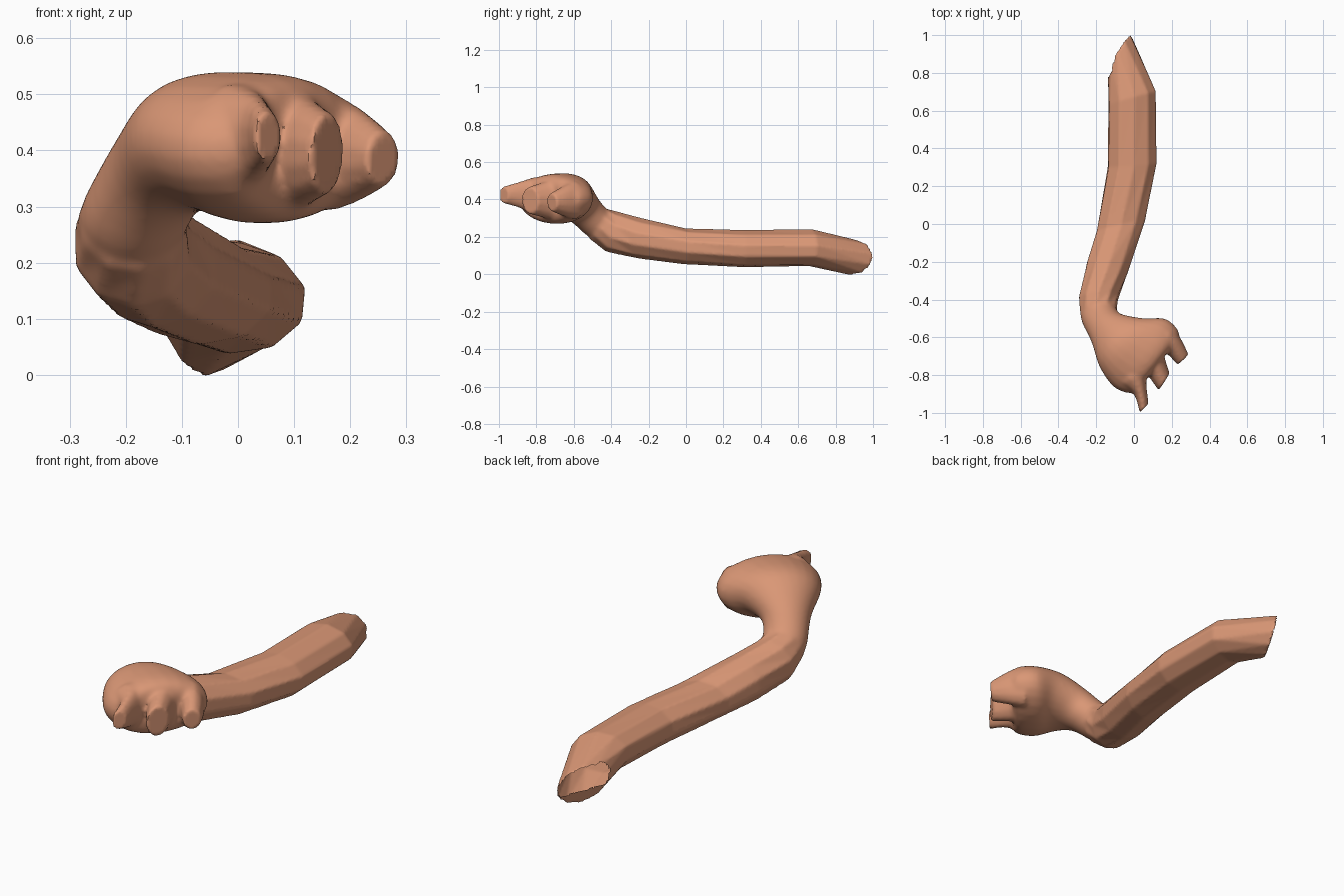
import bpy, bmesh, math
from mathutils import Vector

if "Cube" in bpy.data.objects:
    bpy.data.objects.remove(bpy.data.objects["Cube"])

skin = bpy.data.materials.new("warm skin")
skin.diffuse_color = (0.70, 0.31, 0.18, 1)
skin.use_nodes = True
skin.node_tree.nodes["Principled BSDF"].inputs["Base Color"].default_value = skin.diffuse_color


def make_rings(sections, sides):
    """Section = (left xy, right xy, left z, right z, half height)."""
    lefts = [Vector((s[0][0], s[0][1], s[2])) for s in sections]
    rights = [Vector((s[1][0], s[1][1], s[3])) for s in sections]
    mids = [(a + b) / 2 for a, b in zip(lefts, rights)]
    grow = 1 / math.cos(math.pi / sides) ** 0.5
    rings = []
    for i, s in enumerate(sections):
        along = mids[min(i + 1, len(mids) - 1)] - mids[max(i - 1, 0)]
        half = (rights[i] - lefts[i]) / 2
        up = along.cross(half).normalized()
        if up.z < 0:
            up = -up
        ring = []
        for k in range(sides):
            a = 2 * math.pi * (k + 0.5) / sides
            ring.append(mids[i] + grow * (half * math.cos(a) + up * s[4] * math.sin(a)))
        rings.append(ring)
    return rings


def smooth_rings(rings, steps):
    """Catmull-Rom interpolation between rings."""
    out = []
    last = len(rings) - 1
    for i in range(last):
        quad = [rings[max(i - 1, 0)], rings[i], rings[i + 1], rings[min(i + 2, last)]]
        for j in range(steps):
            t = j / steps
            out.append([0.5 * (2 * b + (c - a) * t + (2 * a - 5 * b + 4 * c - d) * t * t
                               + (3 * b - a - 3 * c + d) * t ** 3)
                        for a, b, c, d in zip(*quad)])
    out.append(rings[-1])
    return out


def loft(bm, rings):
    """Closed skin over a list of rings."""
    rows = [[bm.verts.new(p) for p in ring] for ring in rings]
    sides = len(rows[0])
    faces = [bm.faces.new(rows[0]), bm.faces.new(rows[-1])]
    for r0, r1 in zip(rows, rows[1:]):
        for k in range(sides):
            n = (k + 1) % sides
            faces.append(bm.faces.new((r0[k], r0[n], r1[n], r1[k])))
    bmesh.ops.recalc_face_normals(bm, faces=faces)


# Long faceted forearm, slanted at the back end
arm = [
    ((-0.135, 0.79), (-0.015, 1.00), 0.10, 0.08, 0.094),
    ((-0.135, 0.63), (0.115, 0.70), 0.16, 0.125, 0.097),
    ((-0.14, 0.30), (0.12, 0.32), 0.15, 0.125, 0.098),
    ((-0.20, -0.04), (0.062, 0.02), 0.155, 0.145, 0.094),
    ((-0.25, -0.20), (-0.035, -0.27), 0.19, 0.19, 0.105),
    ((-0.293, -0.395), (-0.082, -0.39), 0.225, 0.228, 0.110),
    ((-0.284, -0.49), (-0.092, -0.445), 0.262, 0.275, 0.094),
]
# Rounded wrist and palm
palm = [
    ((-0.275, -0.45), (-0.105, -0.42), 0.245, 0.255, 0.088),
    ((-0.275, -0.52), (-0.09, -0.455), 0.275, 0.30, 0.088),
    ((-0.216, -0.635), (-0.06, -0.48), 0.345, 0.375, 0.094),
    ((-0.182, -0.755), (0.05, -0.50), 0.41, 0.41, 0.121),
    ((-0.11, -0.86), (0.16, -0.50), 0.405, 0.405, 0.134),
    ((-0.03, -0.895), (0.225, -0.55), 0.40, 0.40, 0.123),
    ((0.01, -0.875), (0.235, -0.60), 0.40, 0.395, 0.08),
    ((0.08, -0.79), (0.175, -0.665), 0.40, 0.395, 0.02),
]
# Three short fingers, flared into the palm and cut flat at the tip
fingers = [
    [((-0.07, -0.86), (0.07, -0.75), 0.42, 0.42, 0.103),
     ((0.002, -0.905), (0.065, -0.84), 0.425, 0.425, 0.076),
     ((0.03, -1.00), (0.077, -0.95), 0.425, 0.425, 0.043)],
    [((0.045, -0.74), (0.145, -0.62), 0.40, 0.40, 0.115),
     ((0.088, -0.82), (0.165, -0.715), 0.397, 0.397, 0.093),
     ((0.13, -0.88), (0.188, -0.79), 0.395, 0.395, 0.071)],
    [((0.12, -0.65), (0.205, -0.545), 0.395, 0.395, 0.107),
     ((0.178, -0.69), (0.25, -0.61), 0.39, 0.39, 0.082),
     ((0.23, -0.745), (0.288, -0.69), 0.385, 0.385, 0.047)],
]

bm = bmesh.new()
loft(bm, make_rings(arm, 10))
loft(bm, smooth_rings(make_rings(palm, 24), 4))
for f in fingers:
    loft(bm, smooth_rings(make_rings(f, 12), 3))
mesh = bpy.data.meshes.new("arm_and_hand")
bm.to_mesh(mesh)
bm.free()
obj = bpy.data.objects.new("arm_and_hand", mesh)
bpy.context.collection.objects.link(obj)
bpy.context.view_layer.objects.active = obj
obj.select_set(True)

# Fuse all parts into one skin
fuse = obj.modifiers.new("fuse", "REMESH")
fuse.mode = 'VOXEL'
fuse.voxel_size = 0.009
bpy.ops.object.modifier_apply(modifier="fuse")

# Soften the hand only, easing off toward finger tips and forearm
tips = [(Vector((f[-1][0][0] + f[-1][1][0], f[-1][0][1] + f[-1][1][1],
                 f[-1][2] + f[-1][3])) / 2) for f in fingers]
group = obj.vertex_groups.new(name="hand")
for v in obj.data.vertices:
    reach = min((v.co - t).length for t in tips)
    w = min(max((reach - 0.065) / 0.04, 0), 1) * min(max((-0.38 - v.co.y) / 0.08, 0), 1)
    group.add([v.index], w, 'REPLACE')
soft = obj.modifiers.new("soften", "SMOOTH")
soft.factor = 0.5
soft.iterations = 14
soft.vertex_group = "hand"
bpy.ops.object.modifier_apply(modifier="soften")

# Open the slanted back end
bm = bmesh.new()
bm.from_mesh(obj.data)
ends = Vector((0.12, 0.21, 0)).normalized()
out = Vector((-ends.y, ends.x, 0))
middle = Vector((-0.075, 0.895, 0.09))
cap = [f for f in bm.faces if f.calc_center_median().y > 0.7
       and (f.calc_center_median() - middle).dot(out) > -0.007 and f.normal.dot(out) > 0.6]
bmesh.ops.delete(bm, geom=cap, context='FACES')
bm.to_mesh(obj.data)
bm.free()

obj.data.materials.clear()
obj.data.materials.append(skin)
bpy.ops.object.shade_smooth_by_angle(angle=math.radians(50))
